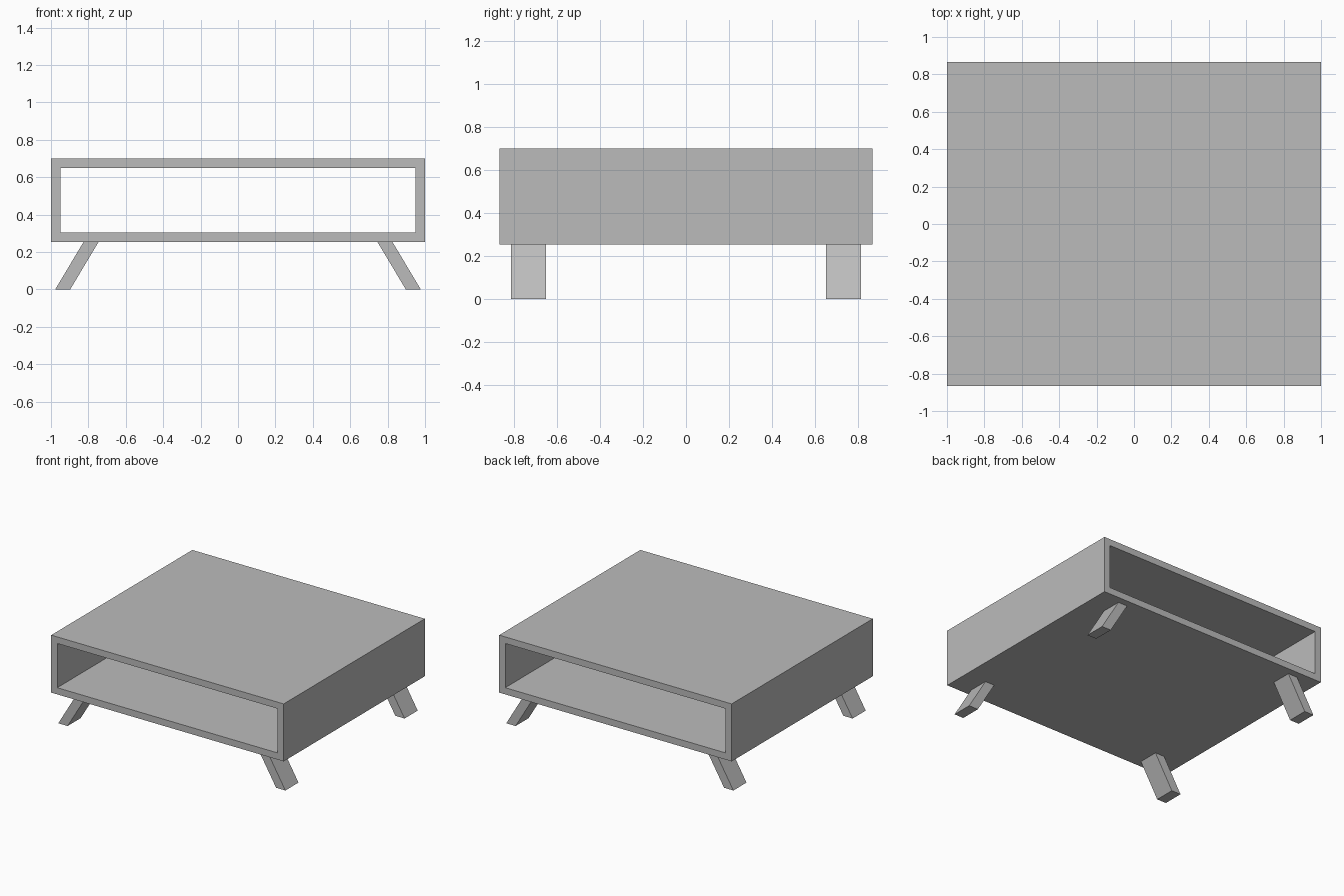
import bpy

if "Cube" in bpy.data.objects:
    bpy.data.objects.remove(bpy.data.objects["Cube"])

grey = bpy.data.materials.new("light_grey")
grey.diffuse_color = (0.5, 0.5, 0.5, 1)
grey.use_nodes = True
grey.node_tree.nodes["Principled BSDF"].inputs["Base Color"].default_value = grey.diffuse_color


def build(name, verts, faces):
    mesh = bpy.data.meshes.new(name)
    mesh.from_pydata(verts, [], faces)
    mesh.materials.append(grey)
    obj = bpy.data.objects.new(name, mesh)
    bpy.context.collection.objects.link(obj)
    return obj


def rect(x, z0, z1, y):
    return [(-x, y, z0), (x, y, z0), (x, y, z1), (-x, y, z1)]


# Open-ended cabinet: a rectangular tube running front to back
DEPTH, BOTTOM, TOP = 0.867, 0.253, 0.70
verts = []
for y in (-DEPTH, DEPTH):
    verts += rect(1.0, BOTTOM, TOP, y) + rect(0.948, 0.305, 0.649, y)
faces = []
for i in range(4):
    j = (i + 1) % 4
    faces += [
        (i, j, j + 4, i + 4),              # front rim
        (i + 8, i + 12, j + 12, j + 8),    # back rim
        (i, i + 8, j + 8, j),              # outer wall
        (i + 4, j + 4, j + 12, i + 12),    # inner wall
    ]
build("cabinet_shell", verts, faces)

# Four splayed legs: a slanted profile extruded in y, mirrored to each corner
profile = [(0.897, 0), (0.977, 0), (0.826, BOTTOM), (0.746, BOTTOM)]
for sx, side in ((-1, "left"), (1, "right")):
    for sy, end in ((-1, "front"), (1, "back")):
        verts = [(sx * x, sy * y, z) for y in (0.652, 0.813) for x, z in profile]
        faces = [(0, 1, 2, 3), (7, 6, 5, 4)]
        faces += [(i, i + 4, (i + 1) % 4 + 4, (i + 1) % 4) for i in range(4)]
        if sx * sy < 0:  # keep normals outward on mirrored legs
            faces = [f[::-1] for f in faces]
        build(f"{end}_{side}_leg", verts, faces)
